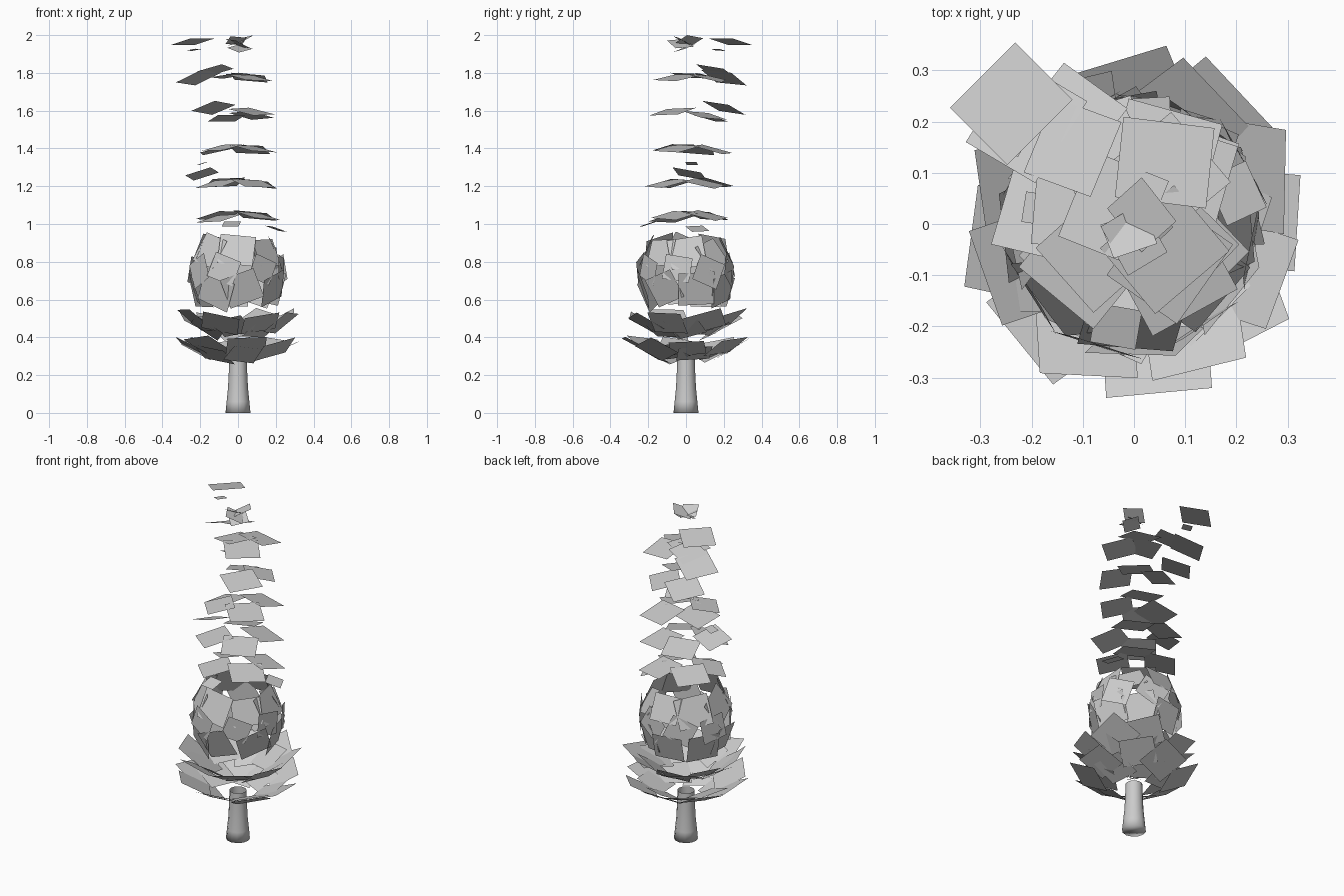
import bpy, bmesh, math, random
from mathutils import Vector, Matrix

if "Cube" in bpy.data.objects:
    bpy.data.objects.remove(bpy.data.objects["Cube"])

random.seed(4)


def finish(name, bm, smooth=False):
    me = bpy.data.meshes.new(name)
    bm.to_mesh(me)
    bm.free()
    ob = bpy.data.objects.new(name, me)
    bpy.context.collection.objects.link(ob)
    for p in me.polygons:
        p.use_smooth = smooth
    return ob


def card(bm, pos, size, az, elev, spin):
    """Flat leaf card whose normal points to azimuth az, elevation elev (degrees)."""
    a, e = math.radians(az), math.radians(elev)
    out = Vector((math.cos(a), math.sin(a), 0))
    n = out * math.cos(e) + Vector((0, 0, math.sin(e)))
    side = Vector((-math.sin(a), math.cos(a), 0))
    up = n.cross(side)
    rot = Matrix.Rotation(math.radians(spin), 3, n)
    u, v = rot @ side * size / 2, rot @ up * size * 0.45
    p = Vector(pos)
    bm.faces.new([bm.verts.new(p + q) for q in (-u - v, u - v, u + v, v - u)])


def ring(bm, count, r, z, size, elev, start, jitter=12, spin=14):
    for i in range(count):
        az = start + 360 * i / count + random.uniform(-jitter, jitter) / 2
        a = math.radians(az)
        rr = r + random.uniform(-.01, .01)
        card(bm, (rr * math.cos(a), rr * math.sin(a), z + random.uniform(-.012, .012)),
             size * random.uniform(.92, 1.06), az, elev + random.uniform(-5, 5),
             random.uniform(-spin, spin))


# trunk: flared tube ending under the leaves
bm = bmesh.new()
rows = []
for r, z in ((.066, 0), (.06, .06), (.053, .13), (.049, .21), (.047, .29)):
    rows.append([bm.verts.new((r * math.cos(k * math.tau / 12), r * math.sin(k * math.tau / 12), z))
                 for k in range(12)])
for lo, hi in zip(rows, rows[1:]):
    for k in range(12):
        bm.faces.new((lo[k], lo[k - 11], hi[k - 11], hi[k]))
bm.faces.new(rows[0][::-1])
finish("trunk", bm, True)

# two bowl-shaped lower leaf tiers (cards rise outward)
bm = bmesh.new()
ring(bm, 8, .25, .345, .20, 118, 5, spin=30)
ring(bm, 7, .17, .32, .18, 114, 20, spin=25)
ring(bm, 8, .24, .485, .20, 124, 25, spin=30)
ring(bm, 7, .18, .455, .18, 122, 50, spin=25)
finish("lower_leaf_tiers", bm)

# round leaf ball
bm = bmesh.new()
ring(bm, 8, .225, .65, .19, -18, 10, spin=30)
ring(bm, 8, .24, .755, .15, 2, 30, spin=30)
ring(bm, 8, .205, .85, .18, 25, 0, spin=30)
finish("leaf_ball", bm)

# floating upper tiers: x, y, z, size, spin; each slopes down away from the axis
upper = [
    # tier near 1.04
    (-.10, -.07, 1.03, .19, 10), (.10, -.06, 1.045, .19, -15), (.09, .11, 1.045, .19, 20),
    (-.10, .10, 1.045, .19, 5), (.20, .06, .975, .10, 8), (-.035, -.2, 1.0, .09, 0),
    # tier near 1.22
    (-.10, -.08, 1.215, .19, 12), (.08, -.10, 1.215, .19, -10), (.09, .10, 1.215, .19, 25),
    (-.07, .15, 1.22, .18, -8), (-.19, .03, 1.32, .06, 0),
    # tier near 1.4
    (-.11, .05, 1.39, .19, 20), (.08, -.05, 1.40, .19, -12), (.06, .14, 1.395, .19, 8),
    (-.08, -.06, 1.405, .17, 5),
    # tier near 1.6
    (-.13, .2, 1.615, .18, 20), (-.06, .13, 1.56, .16, 0), (.07, -.07, 1.595, .19, 10),
    (.07, .1, 1.575, .18, -15),
    # tier near 1.78
    (-.21, .2, 1.775, .19, 12), (-.12, .15, 1.815, .16, 30), (.06, -.05, 1.775, .19, -10),
    (-.04, .03, 1.785, .18, 15), (.06, .12, 1.775, .18, 20),
]
bm = bmesh.new()
for x, y, z, s, spin in upper:
    # cards nearer the axis lie flatter
    card(bm, (x, y, z), s, math.degrees(math.atan2(y, x)), 84 - 60 * math.hypot(x, y), spin)
card(bm, (-.19, .02, 1.265), .16, 135, 70, 30)
finish("upper_leaf_tiers", bm)

# crown tip: small cluster plus the stray cards beside it
bm = bmesh.new()
card(bm, (.015, .018, 1.972), .11, 200, 65, 20)
card(bm, (0, -.03, 1.955), .11, 20, 65, 10)
card(bm, (.01, -.01, 1.93), .10, 280, 70, 35)
card(bm, (-.01, -.02, 1.97), .09, 100, 60, 10)
card(bm, (-.24, .235, 1.965), .18, 135, 77, 0)
card(bm, (-.235, .17, 1.922), .06, 135, 80, 15)
finish("crown_leaves", bm)
